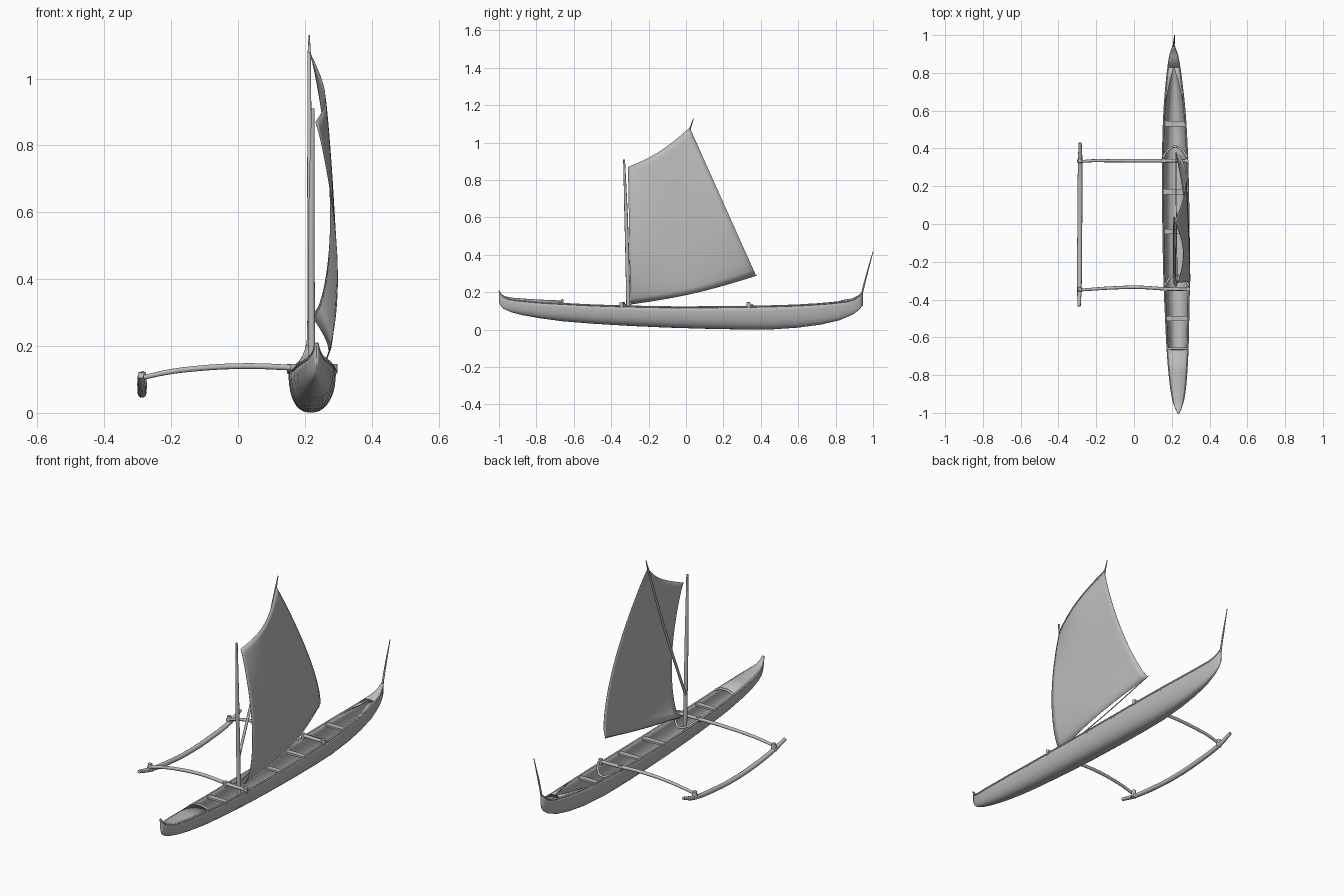
import bpy, math
from mathutils import Vector

if "Cube" in bpy.data.objects:
    bpy.data.objects.remove(bpy.data.objects["Cube"])

grey = bpy.data.materials.new("weathered grey")
grey.use_nodes = True
COL = (0.5, 0.5, 0.5, 1)
grey.diffuse_color = COL
grey.node_tree.nodes["Principled BSDF"].inputs["Base Color"].default_value = COL


def grid(name, rows, thick=0.0, offset=0.0):
    """Skin a grid of points, optionally thickened."""
    n = len(rows[0])
    verts = [p for r in rows for p in r]
    faces = [(i * n + j, i * n + j + 1, (i + 1) * n + j + 1, (i + 1) * n + j)
             for i in range(len(rows) - 1) for j in range(n - 1)]
    me = bpy.data.meshes.new(name)
    me.from_pydata(verts, [], faces)
    ob = bpy.data.objects.new(name, me)
    bpy.context.collection.objects.link(ob)
    me.materials.append(grey)
    if thick:
        m = ob.modifiers.new("thickness", "SOLIDIFY")
        m.thickness, m.offset = thick, offset
    for o in bpy.context.selected_objects:
        o.select_set(False)
    ob.select_set(True)
    bpy.context.view_layer.objects.active = ob
    bpy.ops.object.shade_smooth_by_angle(angle=math.radians(40))
    return ob


def rod(name, pts, radii):
    """Round tapering spar through the points."""
    cu = bpy.data.curves.new(name, "CURVE")
    cu.dimensions = "3D"
    cu.bevel_depth, cu.bevel_resolution = 1.0, 3
    cu.use_fill_caps, cu.resolution_u = True, 8
    sp = cu.splines.new("BEZIER")
    sp.bezier_points.add(len(pts) - 1)
    for i, (bp, p) in enumerate(zip(sp.bezier_points, pts)):
        bp.co = p
        bp.handle_left_type = bp.handle_right_type = "AUTO"
        bp.radius = radii[i] if isinstance(radii, (list, tuple)) else radii
    cu.materials.append(grey)
    ob = bpy.data.objects.new(name, cu)
    bpy.context.collection.objects.link(ob)
    return ob


def box(name, lo, hi):
    bpy.ops.mesh.primitive_cube_add(size=1, location=[(a + b) / 2 for a, b in zip(lo, hi)])
    ob = bpy.context.object
    ob.name = name
    ob.scale = [b - a for a, b in zip(lo, hi)]
    ob.data.materials.append(grey)
    return ob


# Hull stations: y, keel height, sheer height, half width
ST = [(-1.0, .145, .208, .004), (-.99, .125, .188, .009), (-.97, .108, .172, .017),
      (-.93, .092, .161, .028), (-.87, .077, .154, .038), (-.78, .061, .146, .047),
      (-.66, .045, .139, .055), (-.5, .032, .131, .061), (-.3, .02, .125, .067),
      (-.1, .011, .121, .069), (.1, .005, .121, .069), (.3, .001, .123, .067),
      (.45, .001, .126, .063), (.6, .011, .131, .055), (.72, .027, .138, .044),
      (.82, .05, .147, .032), (.89, .08, .16, .02), (.925, .105, .18, .011), (.945, .13, .203, .004)]


def cx(y):
    return .222 - .013 * y


def station(y):
    for a, b in zip(ST, ST[1:]):
        if a[0] <= y <= b[0]:
            t = (y - a[0]) / (b[0] - a[0])
            return [p + (q - p) * t for p, q in zip(a, b)]


# Hull shell
rows = []
for y, k, s, w in ST:
    ring = []
    for i in range(21):
        a = math.pi * i / 20
        c, d = math.cos(a), math.sin(a)
        ring.append((cx(y) + w * math.copysign(abs(c) ** .8, c), y, s - (s - k) * d ** .85))
    rows.append(ring)
hull = grid("hull", rows, .007, -1)

# Gunwale rails
for side, sgn in (("left", 1), ("right", -1)):
    rod(side + "_gunwale", [(cx(y) + sgn * w * .98, y, s) for y, k, s, w in ST],
        [.0025 if w < .02 else .0045 for y, k, s, w in ST])


# Crowned end decks
def deck(name, sts, crown):
    grid(name, [[(cx(y) + w * t, y, s + crown * w * (1 - t * t))
                 for t in [j / 4 - 1 for j in range(9)]] for y, k, s, w in sts], .006, 0)


deck("fore_deck", ST[:7], .25)
deck("aft_deck", [station(.83)] + ST[16:], .2)

# Arched coaming behind the fore deck
y, k, s, w = station(-.66)
rod("fore_coaming", [(cx(y) + w * t, y, s + .018 * (1 - t * t)) for t in (-1, -.5, 0, .5, 1)], .006)

# Side decks narrowing forward from the aft deck
for side, sgn in (("left", 1), ("right", -1)):
    grid(side + "_aft_side_deck",
         [[(cx(y) + sgn * w, y, s), (cx(y) + sgn * w * f, y, s + .002)]
          for (y, k, s, w), f in zip([station(v) for v in (.62, .7, .77, .83)], (.97, .75, .45, 0))], .005, 0)

# Thwarts
for name, y in (("fore_thwart", -.5), ("middle_thwart", -.04), ("aft_thwart", .17), ("stern_thwart", .53)):
    _, k, s, w = station(y)
    box(name, (cx(y) - w, y - .014, s - .012), (cx(y) + w, y + .014, s - .002))

# Stern spike
rod("stern_spike", [(.21, .94, .19), (.212, .965, .29), (.215, 1.0, .417)], [.005, .0045, .002])

# Outrigger float with upturned ends
rod("outrigger_float", [(-.291, -.435, .112), (-.289, -.34, .088), (-.288, -.17, .066), (-.287, 0, .058),
                        (-.286, .17, .066), (-.285, .34, .088), (-.285, .43, .118)],
    [.009, .012, .013, .013, .013, .012, .008])

# Outrigger booms with float lashings and curved hull yokes
for name, y, bend in (("fore", -.345, .01), ("aft", .335, .0)):
    rod(name + "_boom", [(.285, y, .133), (.2, y, .134), (.02, y + bend, .14), (-.13, y + bend * .6, .132),
                         (-.22, y, .12), (-.298, y - .006, .102)], [.008, .009, .009, .0085, .008, .007])
    rod(name + "_float_lashing", [(-.287, y, .082), (-.287, y, .122)], [.015, .011])
    _, k, s, w = station(y)
    yy = y + .075
    rod(name + "_yoke", [(cx(y) + w * t, yy - .06 * t * t, s + .008 - .035 * (1 - t * t))
                         for t in (-1, -.5, 0, .5, 1)], .006)
    for sgn in (-1, 1):
        x = cx(y) + sgn * w * .92
        rod(name + "_hull_lashing", [(x, y, .118), (x, y, .146)], .011)

# Mast and sprit
rod("mast", [(.222, -.307, .03), (.22, -.312, .3), (.22, -.32, .6), (.224, -.331, .91)], [.011, .0105, .0095, .005])
rod("sprit", [(.215, -.302, .27), (.214, -.12, .7), (.213, .02, 1.07), (.213, .04, 1.13)],
    [.007, .007, .005, .002])

# Bellied sail, u from luff to leech, v from foot to head
tack, clew = Vector((.245, -.297, .135)), Vector((.222, .375, .288))
head, peak = Vector((.232, -.31, .87)), Vector((.214, .02, 1.08))
rows = []
for j in range(25):
    v = j / 24
    row = []
    for i in range(21):
        u = i / 20
        p = tack.lerp(clew, u).lerp(head.lerp(peak, u), v)
        a, c = math.sin(math.pi * v ** .75) ** .8 if 0 < v < 1 else 0, math.sin(math.pi * u)
        p.x += .062 * (1 - (1 - .93 * a) * (1 - .6 * c))
        p.z -= (.018 * (1 - v) + .024 * v) * c
        row.append(p)
    rows.append(row)
grid("sail", rows, .002, 0)

# Sheet line along the sail foot
rod("foot_line", [(.228, -.3, .15), (.224, .04, .215), (.222, .38, .292)], .0025)
